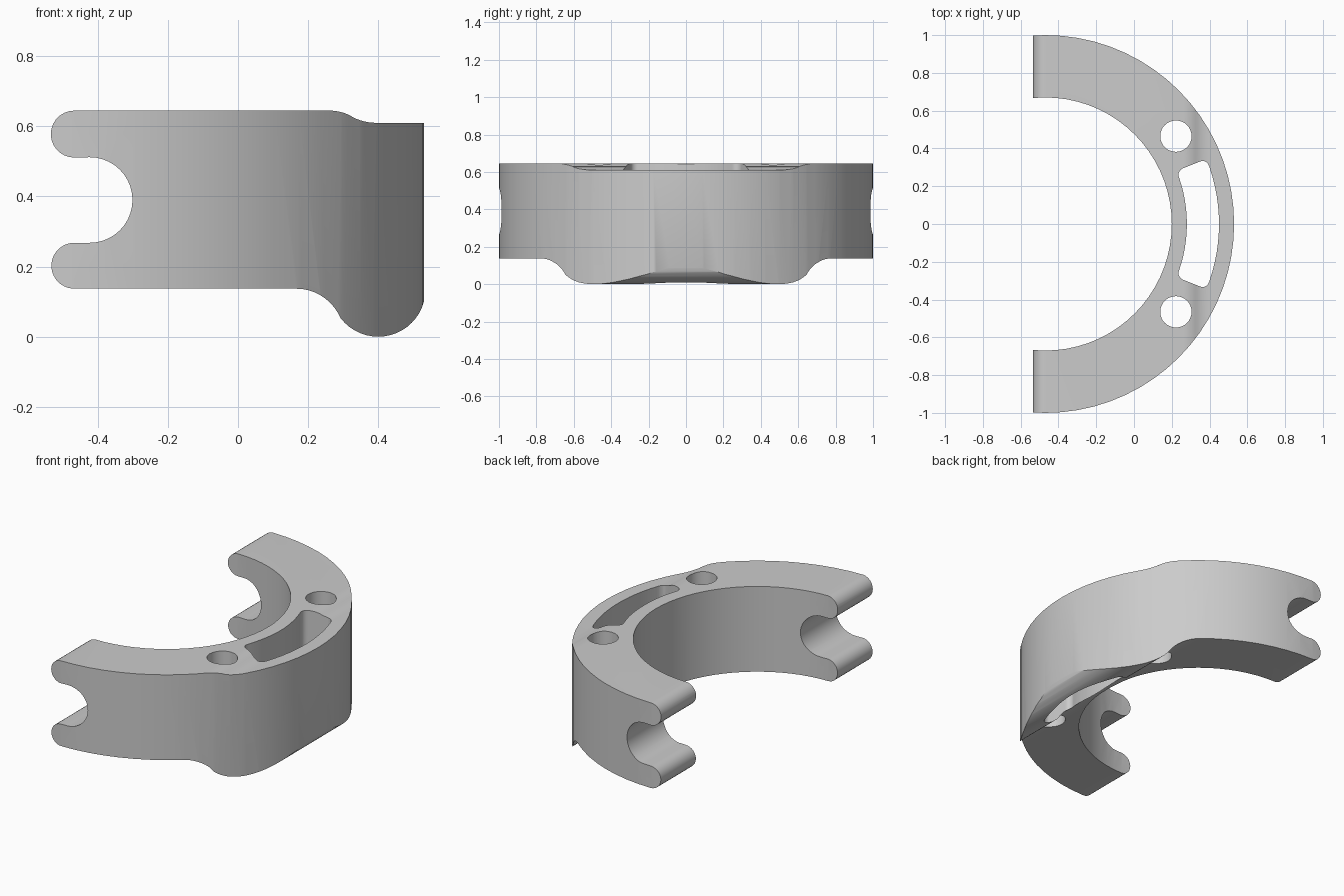
import bpy, bmesh
from math import sin, cos, radians

cube = bpy.data.objects.get("Cube")
if cube:
    bpy.data.objects.remove(cube, do_unlink=True)

RING_X = -0.47          # centre of the half ring
HEIGHT = 0.645

grey = bpy.data.materials.new("light_grey")
grey.use_nodes = True
grey.diffuse_color = (0.6, 0.6, 0.6, 1)
grey.node_tree.nodes["Principled BSDF"].inputs["Base Color"].default_value = (0.6, 0.6, 0.6, 1)


def arc(cx, cy, r, start, end, steps):
    angles = [radians(start + (end - start) * i / steps) for i in range(steps + 1)]
    return [(cx + r * cos(a), cy + r * sin(a)) for a in angles]


def prism(name, outline, low, high, plane="xy", corner=0):
    """Extrude a closed outline; optionally round its sharp upright corners."""
    place = (lambda u, v, w: (u, v, w)) if plane == "xy" else (lambda u, v, w: (u, w, v))
    bm = bmesh.new()
    rings = [[bm.verts.new(place(u, v, w)) for u, v in outline] for w in (low, high)]
    n = len(outline)
    for ring in rings:
        bm.faces.new(ring)
    for i in range(n):
        j = (i + 1) % n
        bm.faces.new((rings[0][i], rings[0][j], rings[1][j], rings[1][i]))
    bmesh.ops.recalc_face_normals(bm, faces=bm.faces)
    if corner:
        uprights = [e for e in bm.edges
                    if abs(e.verts[0].co.z - e.verts[1].co.z) > 0.1 and e.calc_face_angle() > 0.6]
        bmesh.ops.bevel(bm, geom=uprights, offset=corner, segments=5, profile=0.5, affect='EDGES')
    mesh = bpy.data.meshes.new(name)
    bm.to_mesh(mesh)
    bm.free()
    mesh.materials.append(grey)
    obj = bpy.data.objects.new(name, mesh)
    bpy.context.collection.objects.link(obj)
    return obj


def combine(target, tool, operation):
    tool.hide_render = True
    mod = target.modifiers.new("cut", 'BOOLEAN')
    mod.operation, mod.solver, mod.object = operation, 'EXACT', tool
    bpy.context.view_layer.objects.active = target
    bpy.ops.object.modifier_apply(modifier=mod.name)
    bpy.data.objects.remove(tool, do_unlink=True)


# Side outline: two rounded prongs, round notch, bulging foot, stepped top
side = (
    arc(-0.467, 0.578, 0.067, 90, 270, 14)
    + arc(-0.423, 0.39, 0.122, 90, -90, 20)
    + arc(-0.467, 0.2025, 0.0655, 90, 270, 14)
    + arc(0.166, 0, 0.137, 90, 30, 8)
    + arc(0.4, 0.135, 0.135, 210, 360, 20)[1:]
    + [(0.6, 0.135), (0.6, 0.61)]
    + arc(0.395, 0.76, 0.15, 270, 242, 6)
    + arc(0.26, 0.508, 0.137, 61, 90, 6)
)

# Half ring with the side outline cut into it
ring = arc(RING_X, 0, 1, -100, 100, 40) + arc(RING_X, 0, 0.67, 100, -100, 40)
body = prism("half_ring_clamp", ring, -0.2, 0.9)
combine(body, prism("side_cutter", side, -1.2, 1.2, "xz"), 'INTERSECT')

# Curved slot with rounded corners
slot = arc(RING_X, 0, 0.92, -22, 22, 14) + arc(RING_X, 0, 0.75, 22, -22, 14)
combine(body, prism("slot_cutter", slot, -0.3, 1, corner=0.035), 'DIFFERENCE')

# Bolt holes on both sides of the slot
for s in (-1, 1):
    hole = arc(0.222, s * 0.465, 0.083, 0, 360, 32)[:-1]
    combine(body, prism("hole_cutter", hole, -0.3, 1), 'DIFFERENCE')

# Smooth curved walls, keep crisp rims
bpy.ops.object.select_all(action='DESELECT')
body.select_set(True)
bpy.context.view_layer.objects.active = body
bpy.ops.object.shade_smooth_by_angle(angle=radians(30))
